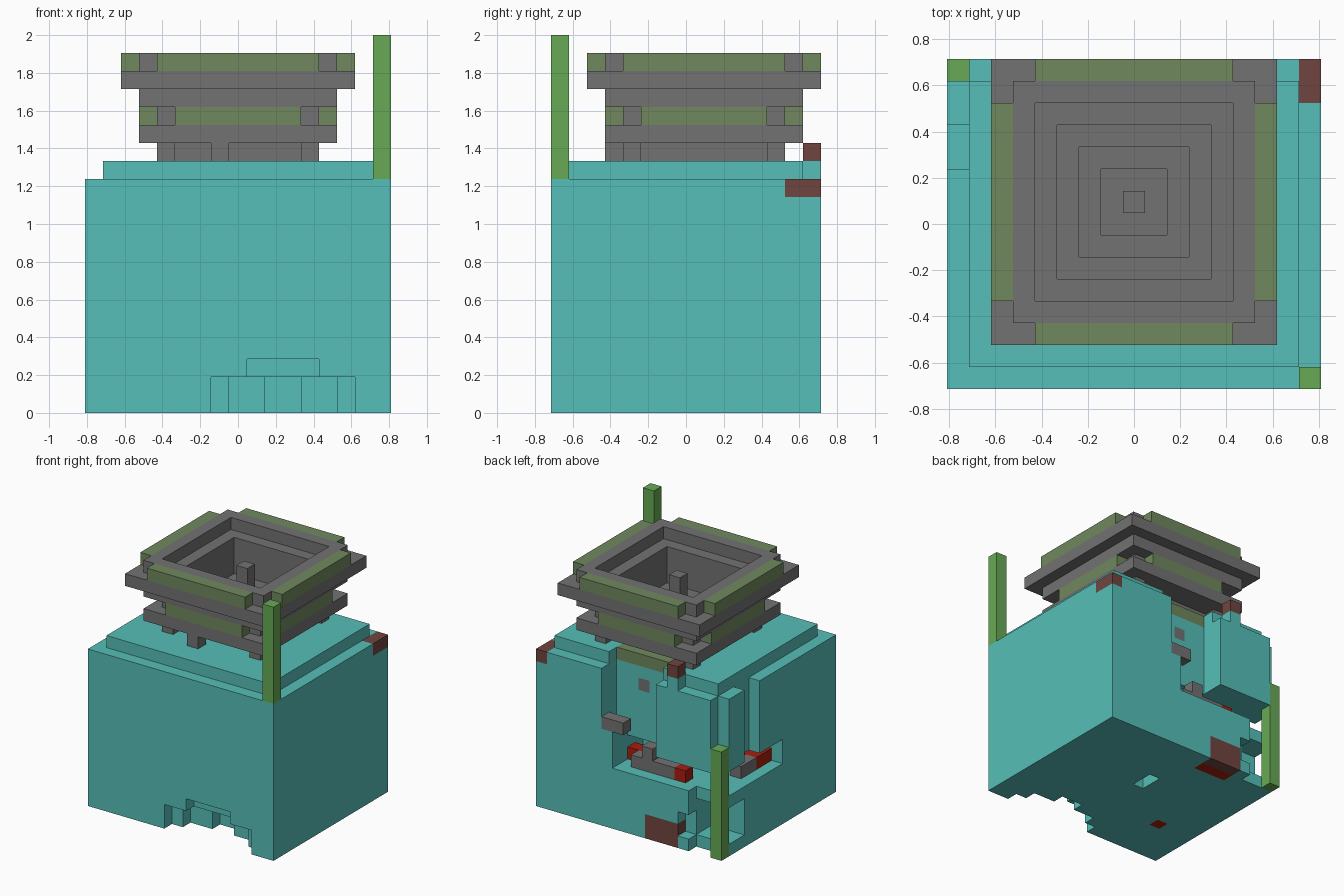
import bpy, bmesh, math
from itertools import product
from mathutils import Vector

cube = bpy.data.objects.get("Cube")
if cube:
    bpy.data.objects.remove(cube, do_unlink=True)

U = 2 / 21                      # size of one block
MID = Vector((8.5, 7.5, 0))     # centre of the block grid


def material(name, rgb):
    m = bpy.data.materials.new(name)
    m.use_nodes = True
    m.diffuse_color = (*rgb, 1)
    m.node_tree.nodes["Principled BSDF"].inputs["Base Color"].default_value = (*rgb, 1)
    return m


teal = material("teal", (0.093, 0.52, 0.48))
gray = material("stone gray", (0.17, 0.17, 0.17))
olive = material("mossy olive", (0.16, 0.25, 0.11))
green = material("stem green", (0.135, 0.40, 0.09))
brown = material("brown", (0.16, 0.06, 0.05))
red = material("red", (0.40, 0.012, 0.004))


def box(x0, x1, y0, y1, z0, z1):
    return set(product(range(x0, x1), range(y0, y1), range(z0, z1)))


def square(inset, z0, z1):
    """Square slab centred on the basin axis."""
    return box(inset, 17 - inset, inset, 17 - inset, z0, z1)


def ring(outer, inner, z0, z1):
    return square(outer, z0, z1) - square(inner, z0, z1)


def corners(inset, z):
    a, b = inset, 16 - inset
    return {(x, y, z) for x in (a, b) for y in (a, b)}


def side_panels(inset, gap, z):
    """Four thin panels, one on each side, stopping short of the corners."""
    a, b, far = inset, 16 - inset, 17 - inset - gap
    lo = inset + gap
    return (box(lo, far, a, a + 1, z, z + 1) | box(lo, far, b, b + 1, z, z + 1)
            | box(a, a + 1, lo, far, z, z + 1) | box(b, b + 1, lo, far, z, z + 1))


parts = {}

# Stepped basin, from the foot to the rim
parts["basin_foot"] = (gray, ring(5, 7, 14, 15) | corners(4, 14) | box(7, 8, 3, 4, 14, 15)
                       | square(5, 13, 14))
parts["basin_lower_slab"] = (gray, ring(3, 6, 15, 16))
parts["basin_waist"] = (gray, ring(4, 5, 16, 17))
parts["basin_middle_slab"] = (gray, ring(3, 5, 17, 18))
parts["basin_upper_slab"] = (gray, ring(2, 5, 18, 19))
parts["basin_rim"] = (gray, ring(3, 4, 19, 20))
parts["basin_pillar"] = (gray, box(8, 9, 8, 9, 14, 19))
parts["waist_moss"] = (olive, side_panels(3, 2, 16))
parts["rim_moss"] = (olive, side_panels(2, 2, 19))
parts["back_moss"] = (olive, box(6, 11, 12, 13, 13, 14))

# Stems on two opposite corners
parts["tall_stem"] = (green, box(16, 17, 0, 1, 13, 21))
parts["short_stem"] = (green, box(0, 1, 14, 15, 0, 9))

# Brown patches
parts["corner_patch"] = (brown, box(16, 17, 13, 15, 12, 13))
parts["top_patch"] = (brown, box(4, 5, 14, 15, 14, 15))
parts["low_patch"] = (brown, box(4, 7, 14, 15, 0, 2))

# Stones and red pieces lying in the back cavity
parts["ledge_stone"] = (gray, box(9, 11, 14, 15, 8, 9))
parts["wall_stone"] = (gray, box(8, 9, 12, 13, 11, 12))
parts["cavity_stones"] = (gray, box(5, 7, 13, 14, 5, 6) | box(7, 8, 13, 14, 5, 7)
                          | box(8, 9, 13, 14, 5, 6))
parts["side_stone"] = (gray, box(1, 2, 9, 11, 5, 6))
parts["red_pieces"] = (red, box(1, 3, 7, 9, 5, 6) | box(8, 10, 12, 13, 5, 6)
                       | box(4, 5, 13, 14, 5, 6) | box(4, 7, 13, 14, 0, 1)
                       | box(3, 4, 4, 5, 0, 1))

# Main body with a raised top layer
body = box(0, 17, 0, 15, 0, 13) | box(1, 16, 1, 14, 13, 14) | box(4, 5, 14, 15, 13, 14)

# Arched opening at the foot of the front
body -= box(7, 15, 0, 1, 0, 2) | box(8, 14, 1, 2, 0, 2) | box(10, 12, 2, 3, 0, 2)
body -= box(9, 13, 0, 1, 2, 3)

# Cavity through the back and the side
body -= box(0, 10, 11, 15, 5, 7) | box(0, 3, 7, 11, 5, 7) | box(6, 10, 13, 15, 7, 14)
body -= box(10, 11, 13, 15, 8, 14)
body -= box(0, 1, 10, 12, 7, 13) | box(0, 1, 14, 15, 7, 13)

# Hollow low corner behind the short stem
body -= box(0, 3, 12, 15, 1, 4) | box(1, 3, 14, 15, 0, 5) | box(3, 4, 14, 15, 1, 3)

# Shaft in the underside
body -= box(8, 9, 8, 10, 0, 3)

for _, cells in parts.values():
    body -= cells
parts["body"] = (teal, body)

solid = set().union(*(cells for _, cells in parts.values()))
AXES = [Vector(v) for v in ((1, 0, 0), (0, 1, 0), (0, 0, 1))]


def build(name, mat, cells):
    """Make one mesh from the outer faces of a group of blocks."""
    bm = bmesh.new()
    verts = {}

    def vert(p):
        key = tuple(round(c) for c in p)
        if key not in verts:
            verts[key] = bm.verts.new((Vector(key) - MID) * U)
        return verts[key]

    for cell in sorted(cells):
        c = Vector(cell)
        for a in range(3):
            n, s, t = AXES[a], AXES[(a + 1) % 3], AXES[(a + 2) % 3]
            for sign in (1, -1):
                if tuple(int(v) for v in c + n * sign) in solid:
                    continue
                o = c + n if sign > 0 else c
                loop = [o, o + s, o + s + t, o + t]
                bm.faces.new([vert(p) for p in loop[::sign]])
    bmesh.ops.dissolve_limit(bm, angle_limit=math.radians(1),
                             verts=bm.verts[:], edges=bm.edges[:])
    mesh = bpy.data.meshes.new(name)
    bm.to_mesh(mesh)
    bm.free()
    mesh.materials.append(mat)
    bpy.context.scene.collection.objects.link(bpy.data.objects.new(name, mesh))


for name, (mat, cells) in parts.items():
    build(name, mat, cells)
